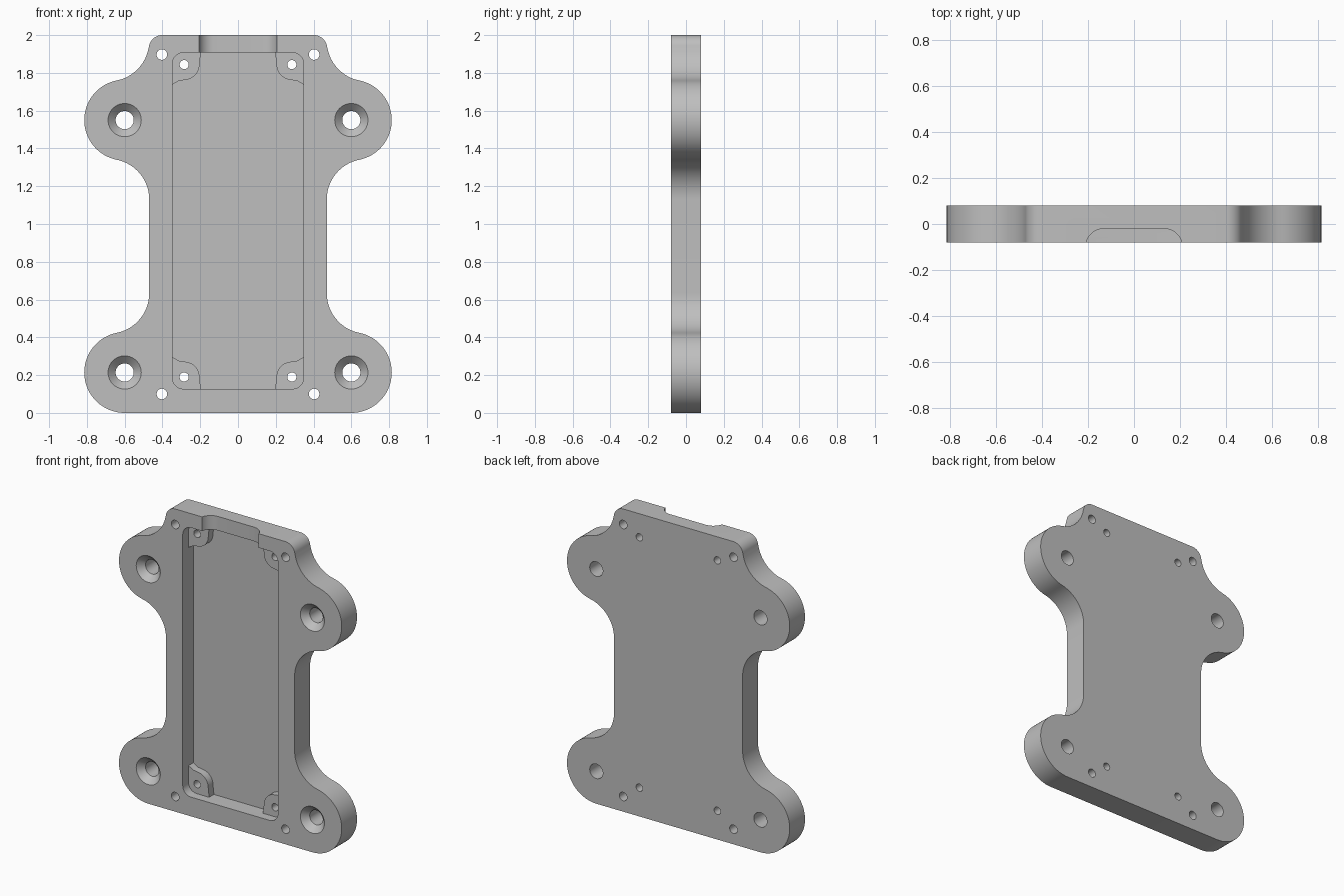
import bpy, bmesh
from math import sin, cos, radians

if "Cube" in bpy.data.objects:
    bpy.data.objects.remove(bpy.data.objects["Cube"], do_unlink=True)

FRONT, BACK, LEDGE, FLOOR = -0.08, 0.08, -0.02, 0.03
LOBE_X, LOBE_R = 0.6, 0.214
LOBE_Z = (LOBE_R, 1.55)
POCKET_X, POCKET_Z = 0.348, (0.127, 1.907)

grey = bpy.data.materials.new("grey plastic")
grey.use_nodes = True
colour = (0.52, 0.52, 0.52, 1)
grey.diffuse_color = colour
grey.node_tree.nodes["Principled BSDF"].inputs["Base Color"].default_value = colour


def arc(cx, cy, r, a0, a1, n=16):
    angles = [radians(a0 + (a1 - a0) * i / n) for i in range(n + 1)]
    return [(cx + r * cos(a), cy + r * sin(a)) for a in angles]


def solid(name, rings):
    """Closed solid lofted through matching rings of points."""
    bm = bmesh.new()
    loops = [[bm.verts.new(p) for p in ring] for ring in rings]
    n = len(loops[0])
    for a, b in zip(loops, loops[1:]):
        for i in range(n):
            j = (i + 1) % n
            bm.faces.new((a[i], a[j], b[j], b[i]))
    bm.faces.new(loops[0])
    bm.faces.new(loops[-1])
    bmesh.ops.recalc_face_normals(bm, faces=bm.faces)
    mesh = bpy.data.meshes.new(name)
    bm.to_mesh(mesh)
    bm.free()
    mesh.materials.append(grey)
    obj = bpy.data.objects.new(name, mesh)
    bpy.context.collection.objects.link(obj)
    return obj


def prism(name, outline, y0, y1):
    return solid(name, [[(x, y, z) for x, z in outline] for y in (y0, y1)])


def turned(name, x, z, stations):
    """Round solid along y from (y, radius) stations."""
    return solid(name, [[(px, y, pz) for px, pz in arc(x, z, r, 0, 360, 40)[:-1]]
                        for y, r in stations])


def combine(target, tool, operation):
    tool.hide_render = True
    mod = target.modifiers.new(operation.lower(), "BOOLEAN")
    mod.operation, mod.solver, mod.object = operation, "EXACT", tool
    bpy.context.view_layer.objects.active = target
    bpy.ops.object.modifier_apply(modifier=mod.name)
    bpy.data.objects.remove(tool, do_unlink=True)


# Plate outline: lobes blended into a narrow waist by tangent hollows
WAIST = 0.47
hollow_x = WAIST + LOBE_R
rise = ((2 * LOBE_R) ** 2 - (hollow_x - LOBE_X) ** 2) ** 0.5
tilt = 78.7
low, high = LOBE_Z
right = arc(LOBE_X, low, LOBE_R, -90, tilt, 32)
right += arc(hollow_x, low + rise, LOBE_R, 180 + tilt, 180)[1:]
right += arc(hollow_x, high - rise, LOBE_R, 180, 180 - tilt)
right += arc(LOBE_X, high, LOBE_R, -tilt, tilt, 32)[1:]
right += arc(hollow_x, high + rise, LOBE_R, 180 + tilt, 191)[1:]
right += arc(0.402, 1.93, 0.07, 5, 90, 10)
outline = right + [(-x, z) for x, z in reversed(right)]
plate = prism("mounting_plate", outline, FRONT, BACK)

# Rounded pocket in the front
r = 0.06
px, (z0, z1) = POCKET_X - r, POCKET_Z
pocket = (arc(px, z0 + r, r, -90, 0, 8) + arc(px, z1 - r, r, 0, 90, 8)
          + arc(-px, z1 - r, r, 90, 180, 8) + arc(-px, z0 + r, r, 180, 270, 8))
combine(plate, prism("pocket_cutter", pocket, -0.2, FLOOR), "DIFFERENCE")

# Corner bosses, rooted in the pocket walls and floor
boss = ([(0.09, -0.106), (0.063, -0.106), (0.045, -0.096), (0.028, -0.086)]
        + arc(0, 0, 0.081, 262, 188, 12)
        + [(-0.084, 0.028), (-0.086, 0.045), (-0.088, 0.063), (-0.088, 0.09), (0.09, 0.09)])
boss_x = POCKET_X - 0.063
boss_z = (z0 + 0.063, z1 - 0.063)
for sx in (-1, 1):
    for sz, bz in zip((-1, 1), boss_z):
        shape = [(sx * (boss_x + u), bz + sz * v) for u, v in boss]
        combine(plate, prism("corner_boss", shape, LEDGE, FLOOR + 0.02), "UNION")

# Notch through the top wall with curved ends
notch = ([(-0.21, -0.2)] + arc(-0.13, -0.1, 0.08, 180, 90, 12)
         + arc(0.13, -0.1, 0.08, 90, 0, 12) + [(0.21, -0.2)])
combine(plate, solid("notch_cutter", [[(x, y, z) for x, y in notch] for z in (1.85, 2.1)]),
        "DIFFERENCE")

# Countersunk lobe holes and small screw holes
for sx in (-1, 1):
    for z in LOBE_Z:
        combine(plate, turned("countersink_cutter", sx * LOBE_X, z,
                [(-0.1, 0.108), (FRONT + 0.04, 0.048), (0.2, 0.048)]), "DIFFERENCE")
    for x, z, hole in [(0.403, 0.1, 0.028), (0.403, 1.897, 0.028),
                       (boss_x, boss_z[0], 0.024), (boss_x, boss_z[1], 0.024)]:
        combine(plate, turned("screw_cutter", sx * x, z, [(-0.2, hole), (0.2, hole)]),
                "DIFFERENCE")

# Smooth the curved walls, keep the edges sharp
bpy.ops.object.select_all(action="DESELECT")
plate.select_set(True)
bpy.context.view_layer.objects.active = plate
bpy.ops.object.shade_smooth_by_angle(angle=radians(25))
